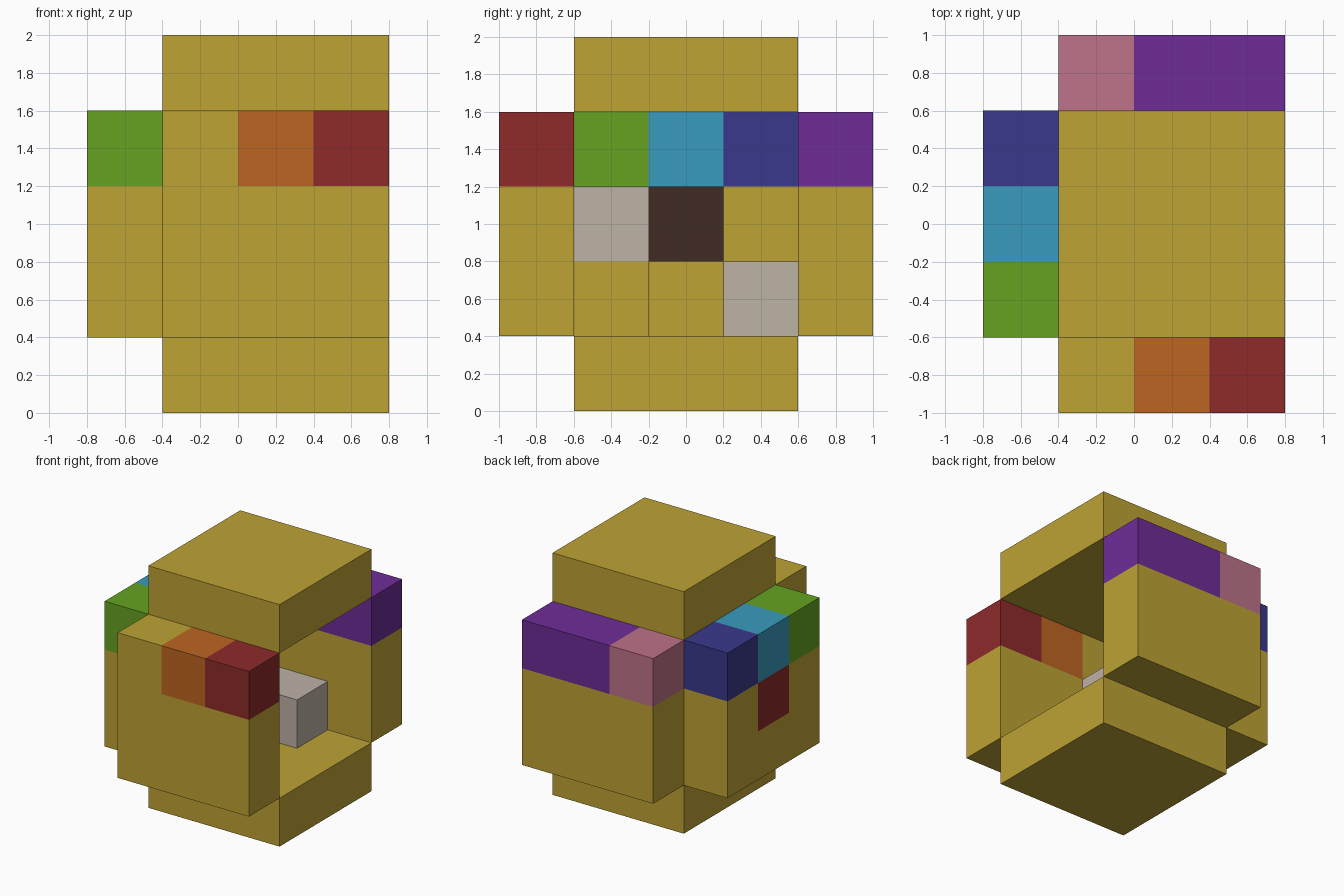
import bpy
import bmesh
from itertools import product
from mathutils import Vector

CELL = 0.4
ORIGIN = Vector((-0.8, -1.0, 0.0))

if "Cube" in bpy.data.objects:
    bpy.data.objects.remove(bpy.data.objects["Cube"])

# Flat colours, given as display values
COLOURS = {
    "gold": (190, 163, 52), "green": (102, 163, 34), "orange": (190, 101, 34),
    "red": (142, 42, 42), "dark_blue": (58, 56, 140), "light_blue": (58, 155, 190),
    "purple": (110, 44, 152), "pink": (190, 115, 138),
    "pale_grey": (190, 178, 166), "dark_brown": (64, 44, 35),
}


def to_linear(value):
    s = value / 255
    return s / 12.92 if s <= 0.04045 else ((s + 0.055) / 1.055) ** 2.4


def make_material(name, rgb):
    colour = (*map(to_linear, rgb), 1.0)
    mat = bpy.data.materials.new(name)
    mat.use_nodes = True
    mat.diffuse_color = colour
    for node in mat.node_tree.nodes:
        if node.type == 'BSDF_PRINCIPLED':
            node.inputs["Base Color"].default_value = colour
    return mat


MATERIALS = {name: make_material(name, rgb) for name, rgb in COLOURS.items()}


def fill(x, y, z, colour="gold"):
    """Blocks of one colour over inclusive index ranges."""
    spans = [range(a, b + 1) for a, b in (x, y, z)]
    return {cell: colour for cell in product(*spans)}


# Each part is a set of blocks; later fills repaint earlier ones
parts = {
    "bottom_slab": fill((1, 3), (1, 3), (0, 0)),
    "top_slab": fill((1, 3), (1, 3), (4, 4)),
    "front_wall": fill((1, 3), (0, 0), (1, 3))
    | fill((2, 2), (0, 0), (3, 3), "orange")
    | fill((3, 3), (0, 0), (3, 3), "red"),
    "back_wall": fill((1, 3), (4, 4), (1, 3))
    | fill((1, 1), (4, 4), (3, 3), "pink")
    | fill((2, 3), (4, 4), (3, 3), "purple"),
    "right_wall": fill((0, 0), (1, 3), (1, 3))
    | fill((0, 0), (1, 1), (3, 3), "green")
    | fill((0, 0), (2, 2), (3, 3), "light_blue")
    | fill((0, 0), (3, 3), (3, 3), "dark_blue")
    | fill((0, 0), (2, 2), (2, 2), "red"),
    "inner_column": fill((1, 1), (1, 1), (1, 1))
    | fill((1, 1), (1, 1), (2, 2), "pale_grey")
    | fill((1, 1), (2, 2), (2, 2), "dark_brown"),
    "inner_step": fill((1, 2), (3, 3), (1, 1), "pale_grey"),
}
occupied = set().union(*parts.values())


def add_side(bm, cell, axis, sign, slot):
    """One outward square on a block."""
    normal, u, v = Vector(), Vector(), Vector()
    normal[axis], u[(axis + 1) % 3], v[(axis + 2) % 3] = sign, 1, sign
    centre = Vector(cell) + Vector((0.5, 0.5, 0.5)) + normal / 2
    corners = [centre + (u * a + v * b) / 2
               for a, b in ((-1, -1), (1, -1), (1, 1), (-1, 1))]
    face = bm.faces.new([bm.verts.new(ORIGIN + c * CELL) for c in corners])
    face.material_index = slot


def build_part(name, cells):
    bm = bmesh.new()
    slots = sorted(set(cells.values()))
    for cell, colour in cells.items():
        for axis, sign in product(range(3), (-1, 1)):
            neighbour = list(cell)
            neighbour[axis] += sign
            if tuple(neighbour) not in occupied:
                add_side(bm, cell, axis, sign, slots.index(colour))
    # Join the squares into large flat faces, split only by colour
    bmesh.ops.remove_doubles(bm, verts=bm.verts[:], dist=0.001)
    bmesh.ops.dissolve_limit(bm, angle_limit=0.01, verts=bm.verts[:],
                             edges=bm.edges[:], delimit={'MATERIAL'})
    mesh = bpy.data.meshes.new(name)
    for colour in slots:
        mesh.materials.append(MATERIALS[colour])
    bm.to_mesh(mesh)
    bm.free()
    bpy.context.collection.objects.link(bpy.data.objects.new(name, mesh))


for part_name, part_cells in parts.items():
    build_part(part_name, part_cells)
